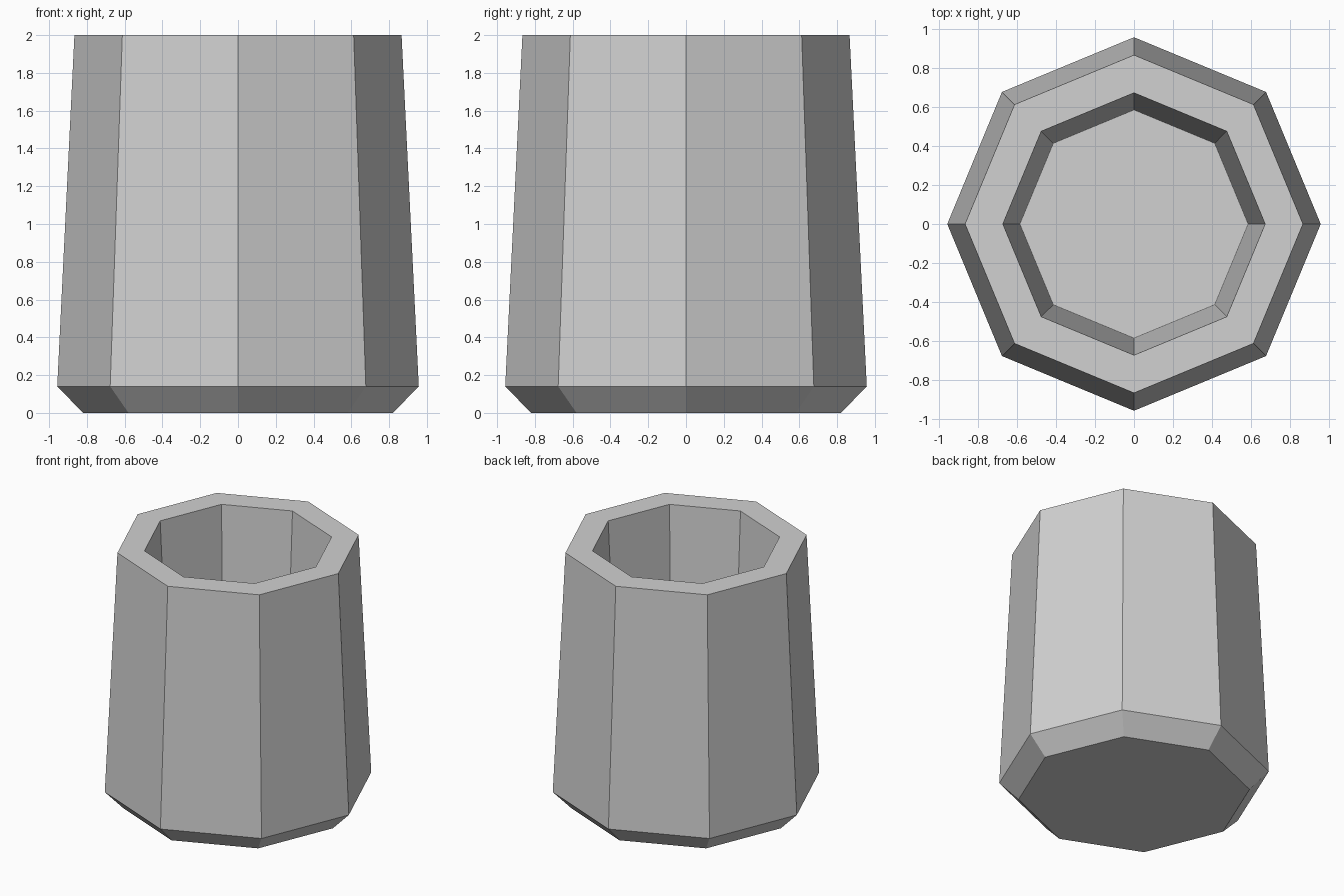
import bpy
import bmesh
from math import cos, sin, pi

cube = bpy.data.objects.get("Cube")
if cube:
    bpy.data.objects.remove(cube, do_unlink=True)

SIDES = 8

# Single plain grey
grey = bpy.data.materials.new("plain_grey")
grey.use_nodes = True
colour = (0.64, 0.64, 0.64, 1.0)
grey.diffuse_color = colour
grey.node_tree.nodes["Principled BSDF"].inputs["Base Color"].default_value = colour


def turned_solid(name, profile):
    """Sweep (radius, height) rings around z and cap both ends."""
    bm = bmesh.new()
    rings = [[bm.verts.new((r * cos(2 * pi * i / SIDES), r * sin(2 * pi * i / SIDES), z))
              for i in range(SIDES)] for r, z in profile]
    for low, high in zip(rings, rings[1:]):
        for i in range(SIDES):
            j = (i + 1) % SIDES
            bm.faces.new((low[i], low[j], high[j], high[i]))
    bm.faces.new(reversed(rings[0]))
    bm.faces.new(rings[-1])
    bmesh.ops.recalc_face_normals(bm, faces=bm.faces)
    mesh = bpy.data.meshes.new(name)
    bm.to_mesh(mesh)
    bm.free()
    mesh.materials.append(grey)
    obj = bpy.data.objects.new(name, mesh)
    bpy.context.collection.objects.link(obj)
    return obj


# Eight-sided cup: base, bevel, tapered wall, rim, hollow, inner floor
turned_solid("cup", [
    (0.82, 0.0),
    (0.957, 0.14),
    (0.866, 2.0),
    (0.672, 2.0),
    (0.585, 0.25),
])
